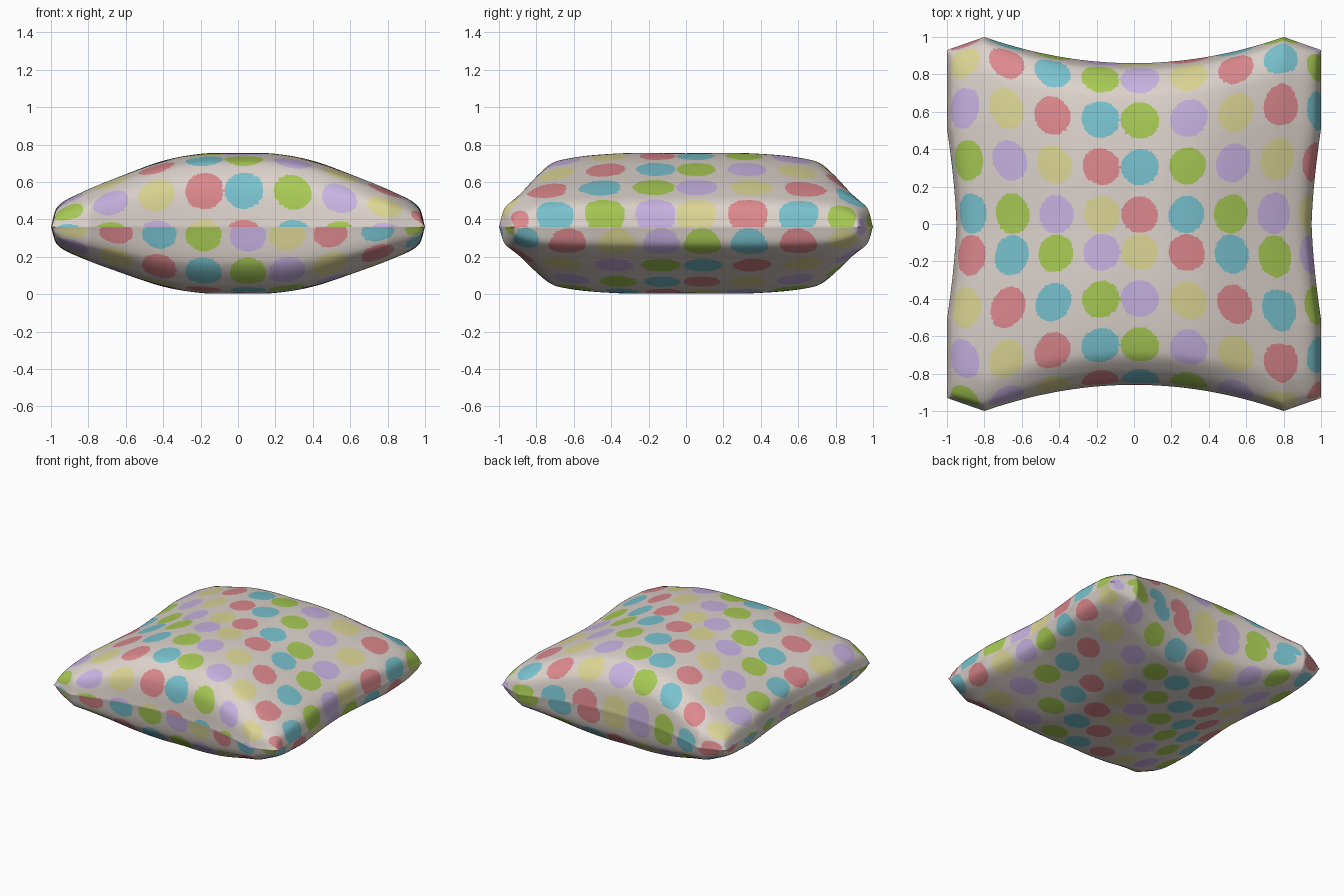
import bpy, bmesh, math

if "Cube" in bpy.data.objects:
    bpy.data.objects.remove(bpy.data.objects["Cube"])

# ---- colours -------------------------------------------------------------
COLOURS = [("yellow", (0.72, 0.67, 0.30)), ("red", (0.72, 0.25, 0.27)),
           ("cyan", (0.19, 0.54, 0.62)), ("green", (0.39, 0.59, 0.09)),
           ("purple", (0.58, 0.45, 0.76)), ("cream", (0.72, 0.65, 0.60))]
CREAM = 5
HALF = 1.09          # half width of the cloth, measured along its curve
N = 190              # grid cells across the cloth
SEAM_Z = 0.36

# ---- cross-sections: (arc length, plan position, fullness) ----------------
PROFILE_X = [(0, 0, 1), (.18, .19, .995), (.383, .40, .905), (.618, .63, .70),
             (.837, .84, .475), (.99, .965, .28), (HALF, 1, 0)]
PROFILE_Y = [(0, 0, 1), (.38, .44, .995), (.683, .79, .90), (.80, .898, .74),
             (.89, .965, .52), (HALF, 1, 0)]


def spline(points, k, a):
    """Smooth curve through column k of the profile at arc length a."""
    n = len(points)

    def slope(i):
        if i == 0:
            return (points[1][1] / points[1][0]) if k == 1 else 0.0
        lo, hi = points[i - 1], points[min(i + 1, n - 1)]
        return (hi[k] - lo[k]) / (hi[0] - lo[0])

    i = 0
    while i < n - 2 and a > points[i + 1][0]:
        i += 1
    p, q = points[i], points[i + 1]
    d = q[0] - p[0]
    w = min(max((a - p[0]) / d, 0), 1)
    return ((2*w**3 - 3*w**2 + 1) * p[k] + (w**3 - 2*w**2 + w) * d * slope(i)
            + (3*w**2 - 2*w**3) * q[k] + (w**3 - w**2) * d * slope(i + 1))


def cloth_point(u, v, height):
    """Place a flat cloth coordinate on the puffed pillow."""
    s = math.copysign(spline(PROFILE_X, 1, abs(u)), u)
    t = math.copysign(spline(PROFILE_Y, 1, abs(v)), v)
    f = spline(PROFILE_X, 2, abs(u)) * spline(PROFILE_Y, 2, abs(v))
    side = 0.95 + 0.05 * min(1, (abs(t) / 0.55) ** 1.5)
    end = 0.86 + 0.14 * (min(abs(s), 0.8) / 0.8) ** 2
    if abs(s) > 0.8:
        end -= 0.07 * (abs(s) - 0.8) / 0.2
    return (s * side, t * end, SEAM_Z + height * f)


# ---- dot layouts on the two cloth panels ----------------------------------
TOP = dict(cols=[-1.17, -.92, -.67, -.42, -.17, .03, .28, .53, .78, 1.03],
           rows=[-1.15, -.90, -.65, -.40, -.15, .05, .305, .555, .80, 1.05],
           radius=0.097, height=0.392, colour=lambda i, j: (i + j - 9) % 5)
BOTTOM = dict(cols=[-1.12, -.89, -.64, -.405, -.175, .05, .25, .48, .74, .99],
              rows=[-1.04, -.82, -.58, -.34, -.12, .08, .31, .55, .80, 1.03],
              radius=0.092, height=-0.355, colour=lambda i, j: (i - j - 1) % 5)


def nearest_dot(panel, u, v):
    i = min(range(10), key=lambda k: abs(panel["cols"][k] - u))
    j = min(range(10), key=lambda k: abs(panel["rows"][k] - v))
    du, dv = u - panel["cols"][i], v - panel["rows"][j]
    return i, j, du, dv, math.hypot(du, dv)


def add_panel(bm, panel):
    cell = 2 * HALF / N
    flat, verts = [], []
    for b in range(N + 1):
        for a in range(N + 1):
            u, v = -HALF + a * cell, -HALF + b * cell
            # pull nearby grid points onto the dot outline for a clean rim
            if 0 < a < N and 0 < b < N:
                i, j, du, dv, d = nearest_dot(panel, u, v)
                r = panel["radius"]
                if abs(d - r) < 0.5 * cell:
                    nu, nv = u + du * (r / d - 1), v + dv * (r / d - 1)
                    if max(abs(nu), abs(nv)) < HALF - 0.2 * cell:
                        u, v = nu, nv
            flat.append((u, v))
            verts.append(bm.verts.new(cloth_point(u, v, panel["height"])))
    for b in range(N):
        for a in range(N):
            k = b * (N + 1) + a
            ids = [k, k + 1, k + N + 2, k + N + 1]
            cu = sum(flat[q][0] for q in ids) / 4
            cv = sum(flat[q][1] for q in ids) / 4
            i, j, _, _, d = nearest_dot(panel, cu, cv)
            if panel["height"] < 0:
                ids.reverse()
            face = bm.faces.new([verts[q] for q in ids])
            face.smooth = True
            inside = d < panel["radius"]
            face.material_index = panel["colour"](i, j) if inside else CREAM


# ---- pillow: two panels welded along the seam ------------------------------
bm = bmesh.new()
add_panel(bm, TOP)
add_panel(bm, BOTTOM)
rim = [v for v in bm.verts if v.is_boundary]
bmesh.ops.remove_doubles(bm, verts=rim, dist=1e-5)
mesh = bpy.data.meshes.new("pillow")
bm.to_mesh(mesh)
bm.free()
for name, rgb in COLOURS:
    mat = bpy.data.materials.new(name)
    mat.diffuse_color = (*rgb, 1)
    mat.use_nodes = True
    mat.node_tree.nodes["Principled BSDF"].inputs["Base Color"].default_value = mat.diffuse_color
    mesh.materials.append(mat)
pillow = bpy.data.objects.new("pillow", mesh)
bpy.context.collection.objects.link(pillow)
